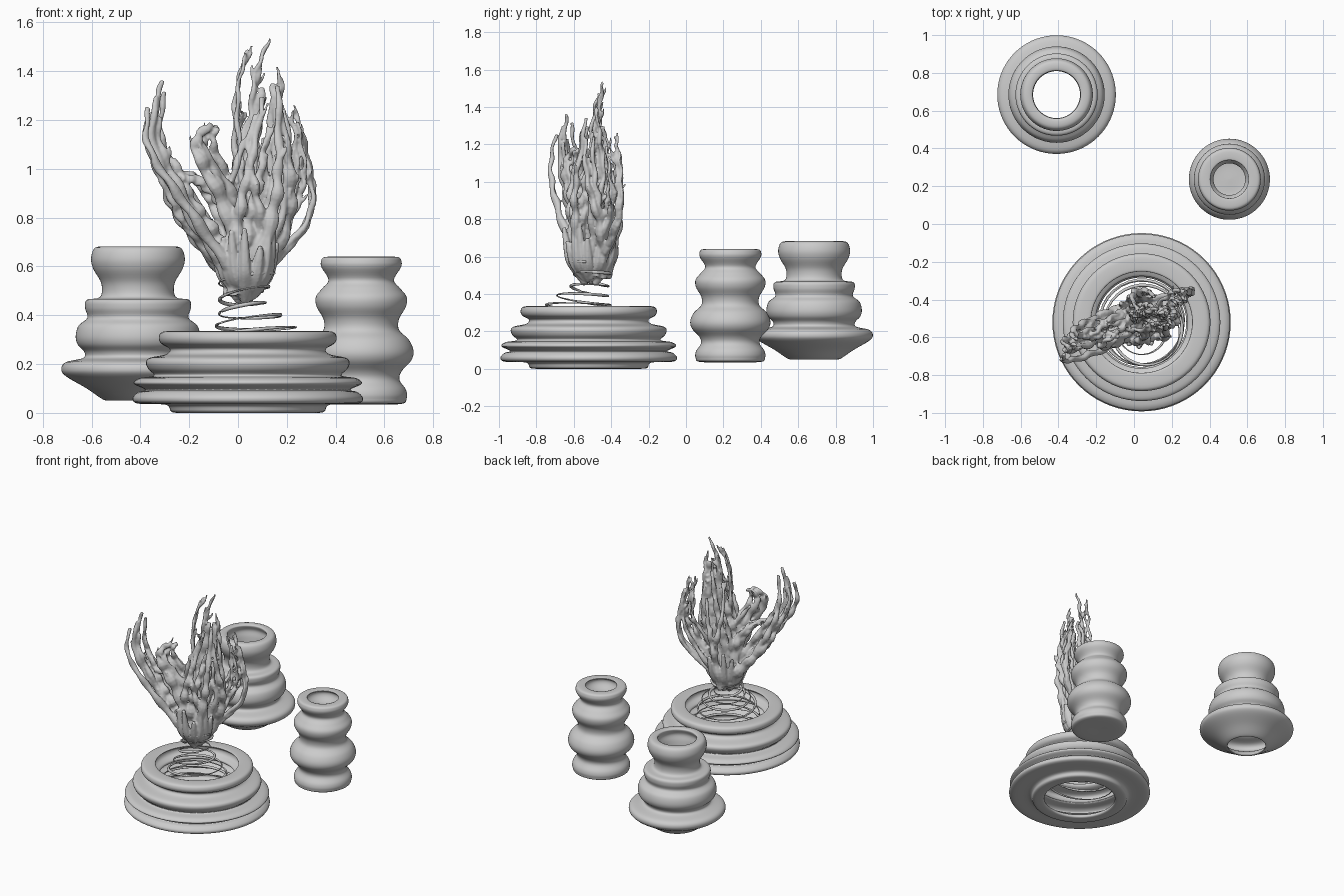
import bpy, bmesh, math, random
from mathutils import Vector

if "Cube" in bpy.data.objects:
    bpy.data.objects.remove(bpy.data.objects["Cube"])

random.seed(7)
TAU = 2 * math.pi


def catmull(pts, per, closed=False):
    """Smooth path through control points."""
    p = [Vector(q) for q in pts]
    n = len(p)
    get = (lambda i: p[i % n]) if closed else (lambda i: p[min(max(i, 0), n - 1)])
    out = []
    for i in range(n if closed else n - 1):
        a, b, c, d = get(i - 1), get(i), get(i + 1), get(i + 2)
        for k in range(per):
            t = k / per
            out.append(0.5 * (2 * b + (c - a) * t + (2 * a - 5 * b + 4 * c - d) * t * t
                              + (3 * b - a - 3 * c + d) * t ** 3))
    if not closed:
        out.append(p[-1].copy())
    return out


def make_object(name, bm):
    me = bpy.data.meshes.new(name)
    bmesh.ops.recalc_face_normals(bm, faces=bm.faces[:])
    for f in bm.faces:
        f.smooth = True
    bm.to_mesh(me)
    bm.free()
    ob = bpy.data.objects.new(name, me)
    bpy.context.collection.objects.link(ob)
    return ob


def skin(bm, rings, closed):
    """Bridge rings of points into a surface, capped unless closed."""
    rings = [[bm.verts.new(v) for v in r] for r in rings]
    m, s = len(rings), len(rings[0])
    for i in range(m if closed else m - 1):
        a, b = rings[i], rings[(i + 1) % m]
        for k in range(s):
            j = (k + 1) % s
            bm.faces.new((a[k], a[j], b[j], b[k]))
    if not closed:
        bm.faces.new(rings[0])
        bm.faces.new(rings[-1])


def lathe(name, outer, cx, cy, wall, bore, floor=None, seg=72):
    """Spin an outer profile; the inner wall follows it at a fixed offset."""
    inner = [(max(r - wall, bore), z) for r, z in reversed(outer)]
    if floor is None:
        prof = outer + inner
    else:
        prof = [(0, outer[0][1])] + outer + [q for q in inner if q[1] > floor] + [(bore, floor), (0, floor)]
    path = catmull([(r, 0, z) for r, z in prof], 5, floor is None)
    rings = [[(cx + max(q.x, .0005) * math.cos(TAU * k / seg),
               cy + max(q.x, .0005) * math.sin(TAU * k / seg), max(q.z, 0))
              for k in range(seg)] for q in path]
    bm = bmesh.new()
    skin(bm, rings, floor is None)
    return make_object(name, bm)


def tube(bm, path, radii, sides=7, flat=1.0):
    """Capped tube of varying radius along a path."""
    rings = []
    for i, c in enumerate(path):
        t = (path[min(i + 1, len(path) - 1)] - path[max(i - 1, 0)]).normalized()
        u = Vector((0.35, -0.9, 0.2)).cross(t).normalized()
        v = t.cross(u)
        rings.append([c + radii[i] * (u * math.cos(TAU * k / sides) * flat + v * math.sin(TAU * k / sides))
                      for k in range(sides)])
    skin(bm, rings, False)


# Wide stepped base ring, open in the middle
lathe("base_ring", [(.31, .003), (.335, .033), (.45, .038), (.472, .06), (.45, .085), (.42, .095),
                    (.467, .12), (.445, .142), (.385, .153), (.408, .18), (.417, .207), (.4, .226),
                    (.335, .24), (.32, .262), (.356, .285), (.364, .312), (.345, .333)],
      .04, -.52, .075, .24)

# Flared vase, open at top and bottom
lathe("flared_vase", [(.145, .056), (.21, .1), (.295, .15), (.314, .18), (.295, .208), (.225, .225),
                      (.22, .25), (.247, .28), (.255, .315), (.243, .358), (.207, .39), (.217, .43),
                      (.21, .463), (.155, .475), (.15, .53), (.183, .59), (.192, .635), (.175, .677)],
      -.41, .685, .05, .127)

# Rippled vase with a closed floor
lathe("rippled_vase", [(.16, .036), (.186, .06), (.183, .095), (.157, .135), (.165, .17), (.205, .215),
                       (.214, .255), (.195, .3), (.155, .34), (.155, .385), (.183, .435),
                       (.186, .475), (.16, .51), (.134, .545), (.162, .595), (.165, .62), (.152, .638)],
      .505, .237, .05, .083, .075)

# Wire spiral rising out of the base into the roots: (x, y, z) centres and radii
cent = catmull([(.04, -.52, .1), (.04, -.53, .22), (.07, -.57, .34), (.02, -.51, .44), (.035, -.51, .56)], 60)
rad = catmull([(r, 0, 0) for r in (.225, .215, .17, .095, .115)], 60)
coil = []
for i, (c, r) in enumerate(zip(cent, rad)):
    a = TAU * 8 * i / len(cent)
    coil.append(c + Vector((r.x * math.cos(a), r.x * math.sin(a), .018 * math.cos(a + 1))))
bm = bmesh.new()
tube(bm, coil, [.006 + .003 * math.sin(i * .3) for i in range(len(coil))], 6)
make_object("wire_spiral", bm)

# Branching plume, strand clusters wound about guide curves
plume_bm = bmesh.new()


def cluster(shape, depth, count, spread, thick):
    """Strands twisting round a guide of (x, z) points that starts at the root."""
    bm = plume_bm
    guide = [(.02, .5)] + shape
    path = catmull([(x, -.505 + .38 * x + depth * (z - .5), z) for x, z in guide], 14)
    n = len(path) - 1
    for s in range(count):
        phase, w1 = random.uniform(0, TAU), random.uniform(0, TAU)
        twist, w2 = random.uniform(-2.5, 2.5), random.uniform(.7, 1.2)
        off = spread * math.sqrt(random.random()) * 1.1
        end = n if s == 0 else int(n * random.uniform(.66, .98))
        strand, radii = [], []
        for i in range(end + 1):
            t, g = i / end, i / n
            swell = off * (.75 + .75 * math.sin(math.pi * min(g * 1.1, 1)))
            if s == 0:
                swell *= .3 * (1 - t)
            a = phase + twist * g
            wob = .005 * math.sin(i * w2 + w1)
            strand.append(path[i] + Vector((swell * math.cos(a) + wob, 1.3 * swell * math.sin(a) - wob,
                                            .012 * math.sin(a * 3 + w1))))
            radii.append(thick * (1.1 - .8 * t) * (1 + .2 * math.sin(i * 1.1 + w1 * 2)) + .002)
        tube(bm, strand, radii, 8, random.uniform(.9, 1.7) if thick > .02 else 1)
        # torn barbs peeling off the strand
        for _ in range(2):
            i = random.randint(end // 3, end - 2)
            d = (strand[i + 1] - strand[i]).normalized()
            side = Vector((random.uniform(-1, 1), random.uniform(-1, 1), .1))
            tip = strand[i] + d * random.uniform(.05, .08) + side * .024
            tube(bm, catmull([strand[i], (strand[i] + tip) / 2 + side * .008, tip], 3),
                 [.012 - .0012 * k for k in range(7)], 5)


# left arm
cluster([(-.2, .82), (-.345, 1.1), (-.31, 1.36)], -.02, 7, .045, .022)
cluster([(-.11, .7), (-.23, .88), (-.3, 1.08)], .04, 6, .045, .024)
# short middle flame
cluster([(-.03, .8), (-.14, .95), (-.23, .97)], -.04, 5, .035, .022)
cluster([(-.05, .86), (-.15, 1.09), (-.08, 1.18)], -.05, 6, .035, .024)
# right mass
cluster([(.03, .8), (.06, 1.05), (.1, 1.32)], 0, 11, .065, .026)
cluster([(.11, .8), (.14, 1.05), (.15, 1.36)], -.03, 11, .065, .024)
cluster([(.19, .81), (.24, 1.0), (.22, 1.24)], 0, 6, .045, .016)
# loose outer wisps
cluster([(.29, .8), (.27, 1.1), (.22, 1.23)], .06, 3, .02, .013)
cluster([(0, .9), (-.01, 1.27), (.04, 1.48)], .04, 2, .016, .015)
cluster([(.06, .95), (.06, 1.33), (.13, 1.545)], .01, 2, .012, .016)
cluster([(.12, .9), (.16, 1.2), (.17, 1.4)], -.04, 3, .025, .014)

# Knotted root bundle where the strands meet
for k in range(16):
    a = TAU * k / 16 + random.uniform(-.15, .15)
    side = Vector((math.cos(a), 1.1 * math.sin(a), 0))
    pts = [Vector((.03, -.51, z)) + side * r for r, z in
           ((.02, random.uniform(.45, .5)), (.075, .545), (.105, .61), (.13, random.uniform(.68, .78)))]
    p = catmull(pts, 6)
    tube(plume_bm, p, [.012 + .02 * math.sin(math.pi * min(1, i / len(p) + .1)) for i in range(len(p))])
plume = make_object("branching_plume", plume_bm)
fuse = plume.modifiers.new("fuse", 'REMESH')
fuse.mode = 'VOXEL'
fuse.voxel_size = .0065
fuse.use_smooth_shade = True
